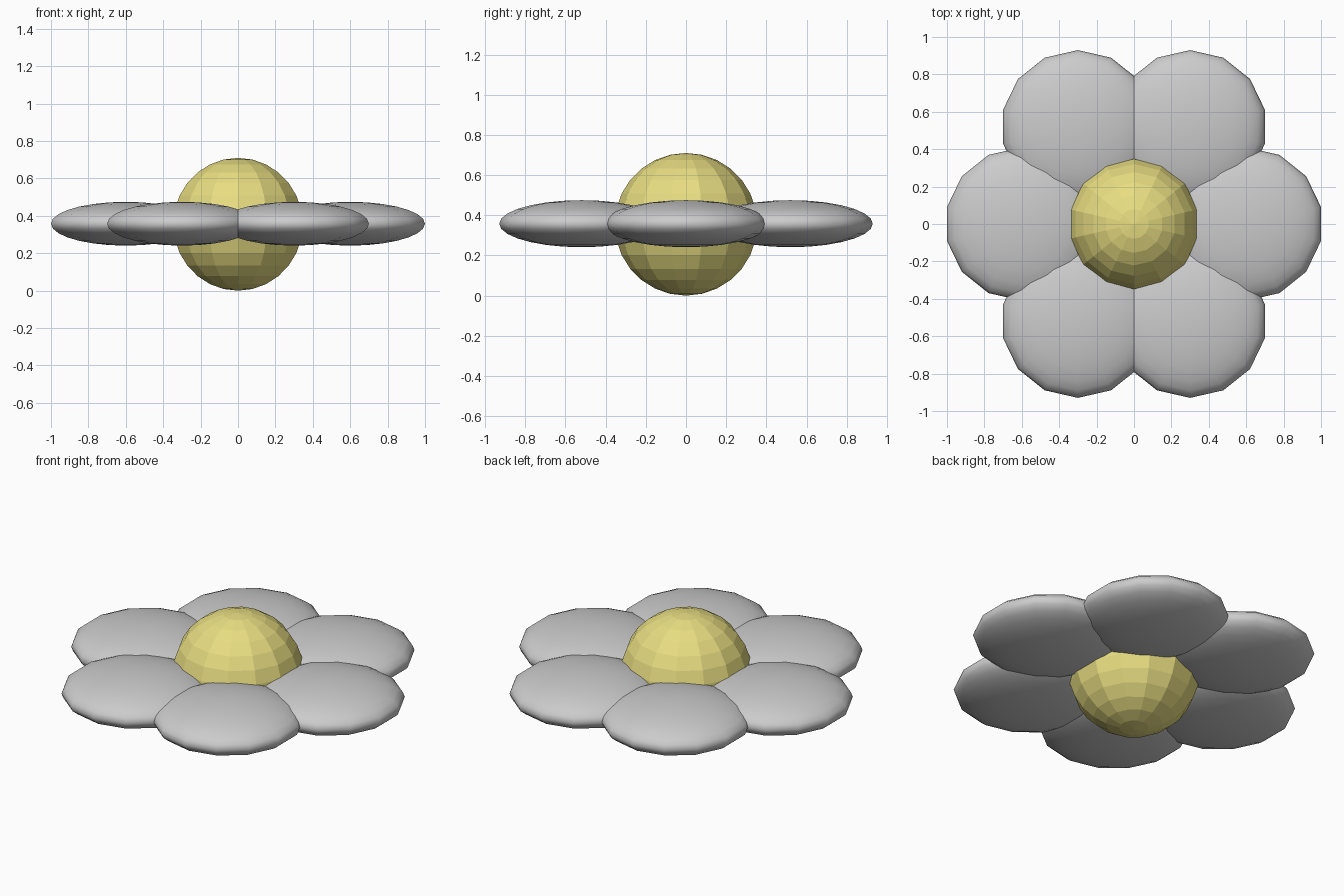
import bpy
from math import cos, sin, radians

if "Cube" in bpy.data.objects:
    bpy.data.objects.remove(bpy.data.objects["Cube"])

HEIGHT = 0.355   # height of the flower's mid-plane


def ball(name, location, scale):
    bpy.ops.mesh.primitive_uv_sphere_add(segments=14, ring_count=14, radius=1, location=location)
    ob = bpy.context.object
    ob.name = name
    ob.scale = scale
    bpy.ops.object.transform_apply(location=False, rotation=False, scale=True)
    return ob


# Faceted yellow centre
centre = ball("flower_centre", (0, 0, HEIGHT), (0.355, 0.355, 0.355))
yellow = bpy.data.materials.new("yellow")
yellow.diffuse_color = (0.8, 0.72, 0.22, 1)
yellow.use_nodes = True
yellow.node_tree.nodes["Principled BSDF"].inputs["Base Color"].default_value = yellow.diffuse_color
centre.data.materials.append(yellow)

# Six smooth flattened petals, all keeping the same orientation
for i in range(6):
    a = radians(60 * i)
    petal = ball(f"petal_{i + 1}", (0.6 * cos(a), 0.6 * sin(a), HEIGHT + 0.003), (0.41, 0.41, 0.117))
    bpy.ops.object.shade_smooth()
